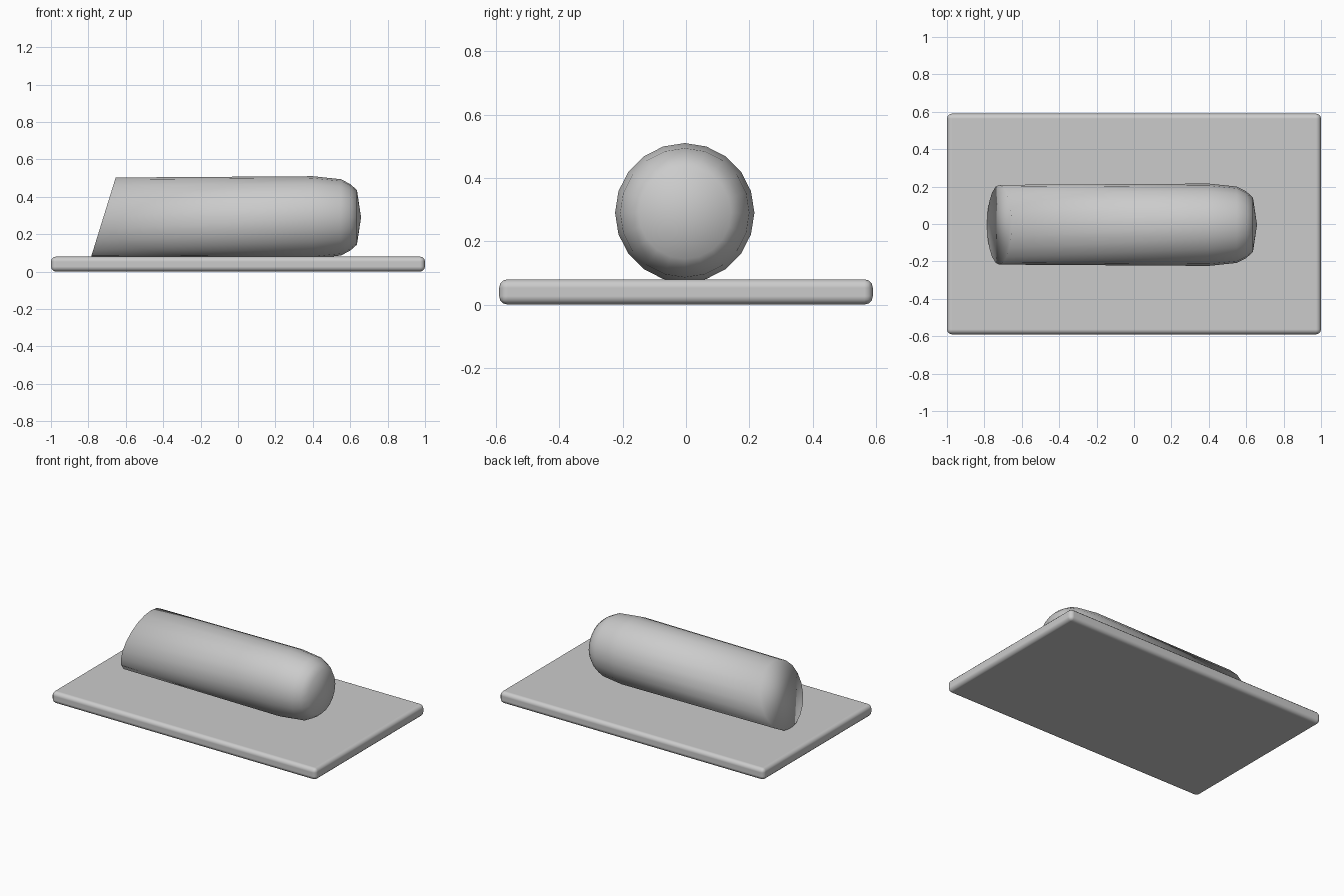
import bpy, bmesh, math

if "Cube" in bpy.data.objects:
    bpy.data.objects.remove(bpy.data.objects["Cube"])

SIDES = 20
CY, CZ = -0.004, 0.29


def make_object(name, bm):
    bmesh.ops.recalc_face_normals(bm, faces=bm.faces[:])
    for f in bm.faces:
        f.smooth = True
    mesh = bpy.data.meshes.new(name)
    bm.to_mesh(mesh)
    bm.free()
    obj = bpy.data.objects.new(name, mesh)
    bpy.context.collection.objects.link(obj)
    return obj


# Flat base plate with softly rounded edges
bm = bmesh.new()
bmesh.ops.create_cube(bm, size=1)
for v in bm.verts:
    v.co = (v.co.x * 2.0, v.co.y * 1.18, (v.co.z + 0.5) * 0.08)
plate = make_object("base_plate", bm)
bevel = plate.modifiers.new("rounded_edges", 'BEVEL')
bevel.width = 0.027
bevel.segments = 3
bevel.harden_normals = True

# Lying round body: slanted flat end on the left, blunt dome on the right
# each ring: x, radius, slant of the ring in x per unit of height
rings = [(-0.72, 0.213, 0.31), (0.40, 0.22, 0), (0.55, 0.204, 0),
         (0.60, 0.178, 0), (0.636, 0.146, 0)]
bm = bmesh.new()
loops = []
for x, r, slant in rings:
    loop = []
    for i in range(SIDES):
        a = 2 * math.pi * i / SIDES
        dz = r * math.cos(a)
        loop.append(bm.verts.new((x + slant * dz, CY + r * math.sin(a), CZ + dz)))
    loops.append(loop)
for a, b in zip(loops, loops[1:]):
    for i in range(SIDES):
        j = (i + 1) % SIDES
        bm.faces.new((a[i], a[j], b[j], b[i]))

# End caps: single flat face and a shallow point
bm.faces.new(loops[0])
tip = bm.verts.new((0.658, CY, CZ))
for i in range(SIDES):
    bm.faces.new((loops[-1][i], loops[-1][(i + 1) % SIDES], tip))
make_object("round_body", bm)
